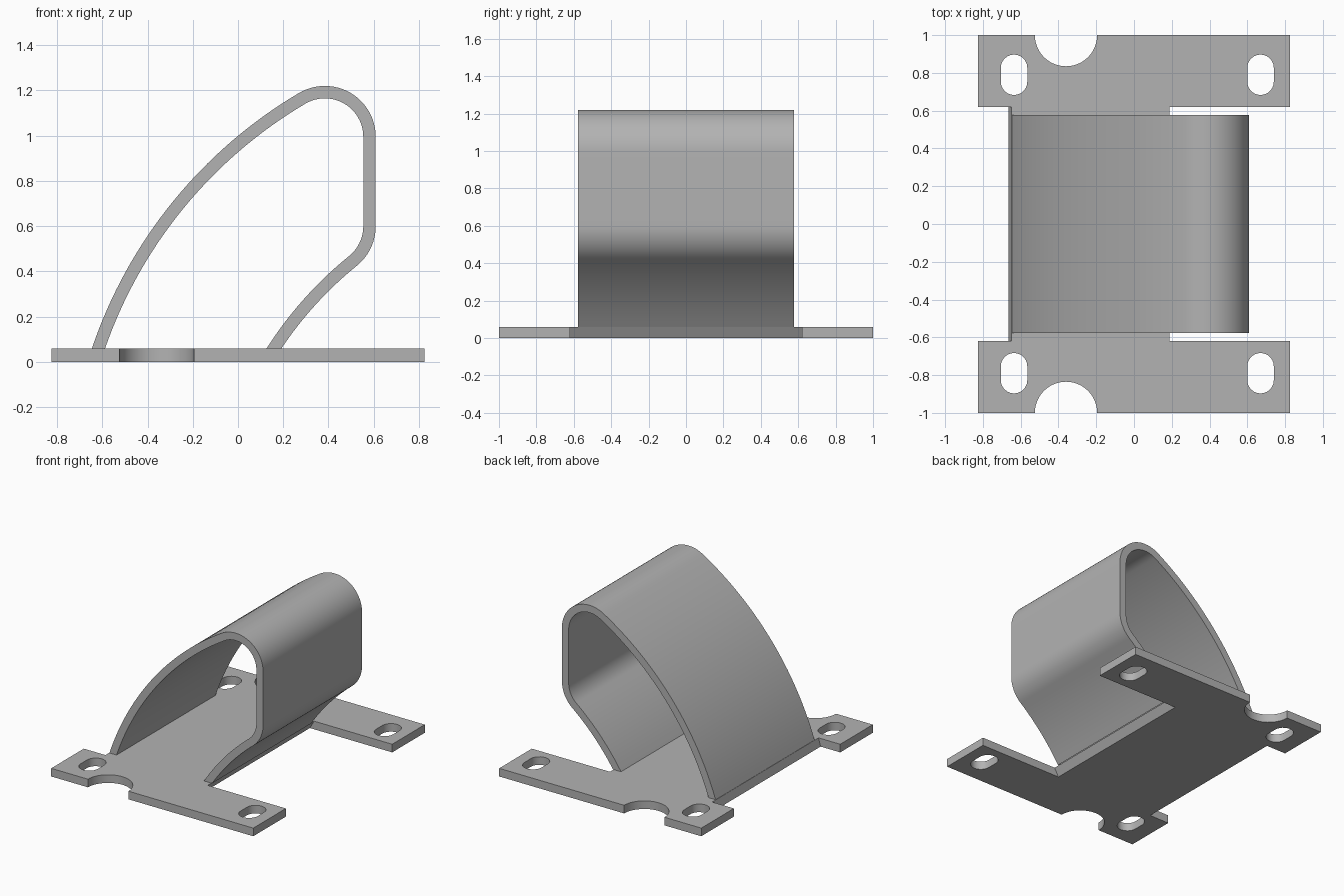
import bpy, bmesh
from math import sin, cos, asin, radians, pi, degrees

cube = bpy.data.objects.get("Cube")
if cube:
    bpy.data.objects.remove(cube, do_unlink=True)

grey = bpy.data.materials.new("plain grey")
grey.use_nodes = True
grey.diffuse_color = (0.45, 0.45, 0.45, 1)
grey.node_tree.nodes["Principled BSDF"].inputs["Base Color"].default_value = grey.diffuse_color

PLATE = 0.06        # base thickness
STRAP = 0.055       # strap thickness
HALF_WIDTH = 0.577  # half the strap width


def arc(cx, cy, r, start, end, n):
    """Points along a circular arc, angles in degrees."""
    angles = [radians(start + (end - start) * i / n) for i in range(n + 1)]
    return [(cx + r * cos(a), cy + r * sin(a)) for a in angles]


def finish(bm, name):
    bmesh.ops.recalc_face_normals(bm, faces=bm.faces)
    mesh = bpy.data.meshes.new(name)
    bm.to_mesh(mesh)
    bm.free()
    mesh.materials.append(grey)
    obj = bpy.data.objects.new(name, mesh)
    bpy.context.collection.objects.link(obj)
    bpy.ops.object.select_all(action='DESELECT')
    obj.select_set(True)
    bpy.context.view_layer.objects.active = obj
    bpy.ops.object.shade_smooth_by_angle(angle=radians(30))
    return obj


# Base plate: mirrored outline with half-round notches and four slots
def notch(y, start):
    return arc(-0.36, y, 0.165, start, start + 180, 24)


def slot(x, y):
    r, half = 0.07, 0.037
    return arc(x, y + half, r, 0, 180, 12) + arc(x, y - half, r, 180, 360, 12)


outline = [(0.187, -0.62), (0.825, -0.62), (0.825, -1)]
outline += notch(-1, 0)
outline += [(-0.825, -1), (-0.825, -0.62), (-0.648, -0.62),
            (-0.648, 0.62), (-0.825, 0.62), (-0.825, 1)]
outline += notch(1, 180)
outline += [(0.825, 1), (0.825, 0.62), (0.187, 0.62)]
loops = [outline] + [slot(x, y) for x in (-0.635, 0.67) for y in (-0.79, 0.79)]

bm = bmesh.new()
edges = []
for loop in loops:
    verts = [bm.verts.new((x, y, 0)) for x, y in loop]
    edges += [bm.edges.new((verts[i - 1], verts[i])) for i in range(len(verts))]
bmesh.ops.triangle_fill(bm, edges=edges, use_beauty=True)
extruded = bmesh.ops.extrude_face_region(bm, geom=bm.faces[:], use_keep_orig=True)["geom"]
for v in extruded:
    if isinstance(v, bmesh.types.BMVert):
        v.co.z = PLATE
# Slant the neck edges so they continue the strap's curves
for v in bm.verts:
    if v.co.z < 0.01 and abs(v.co.y) < 0.63 and -0.66 < v.co.x < 0.2:
        v.co.x += -0.017 if v.co.x < 0 else -0.034
finish(bm, "base_plate")


# Bent strap: tangent arcs offset to give inner and outer lines
def strap_line(t):
    blend, turn, top_r, back_r, foot_r = 120.6, -51, 0.225, 2.088, 1.65
    cx, top_z, low_z = 0.384, 0.995, 0.6
    k = back_r - top_r
    bx, bz = cx - k * cos(radians(blend)), top_z - k * sin(radians(blend))
    k = foot_r + top_r
    fx, fz = cx + k * cos(radians(turn)), low_z + k * sin(radians(turn))
    foot_angle = lambda z, r: 180 - degrees(asin((PLATE - z) / r))
    pts = arc(bx, bz, back_r - t, foot_angle(bz, back_r - t), blend, 32)
    pts += arc(cx, top_z, top_r - t, blend, 0, 24)[1:]
    pts += arc(cx, low_z, top_r - t, 0, turn, 12)
    pts += arc(fx, fz, foot_r + t, 180 + turn, foot_angle(fz, foot_r + t), 12)[1:]
    return pts


bm = bmesh.new()
rings = []
for (ox, oz), (ix, iz) in zip(strap_line(0), strap_line(STRAP)):
    corners = [(ox, -HALF_WIDTH, oz), (ox, HALF_WIDTH, oz),
               (ix, HALF_WIDTH, iz), (ix, -HALF_WIDTH, iz)]
    rings.append([bm.verts.new(c) for c in corners])
for a, b in zip(rings, rings[1:]):
    for i in range(4):
        bm.faces.new((a[i - 1], a[i], b[i], b[i - 1]))
finish(bm, "bent_strap")
